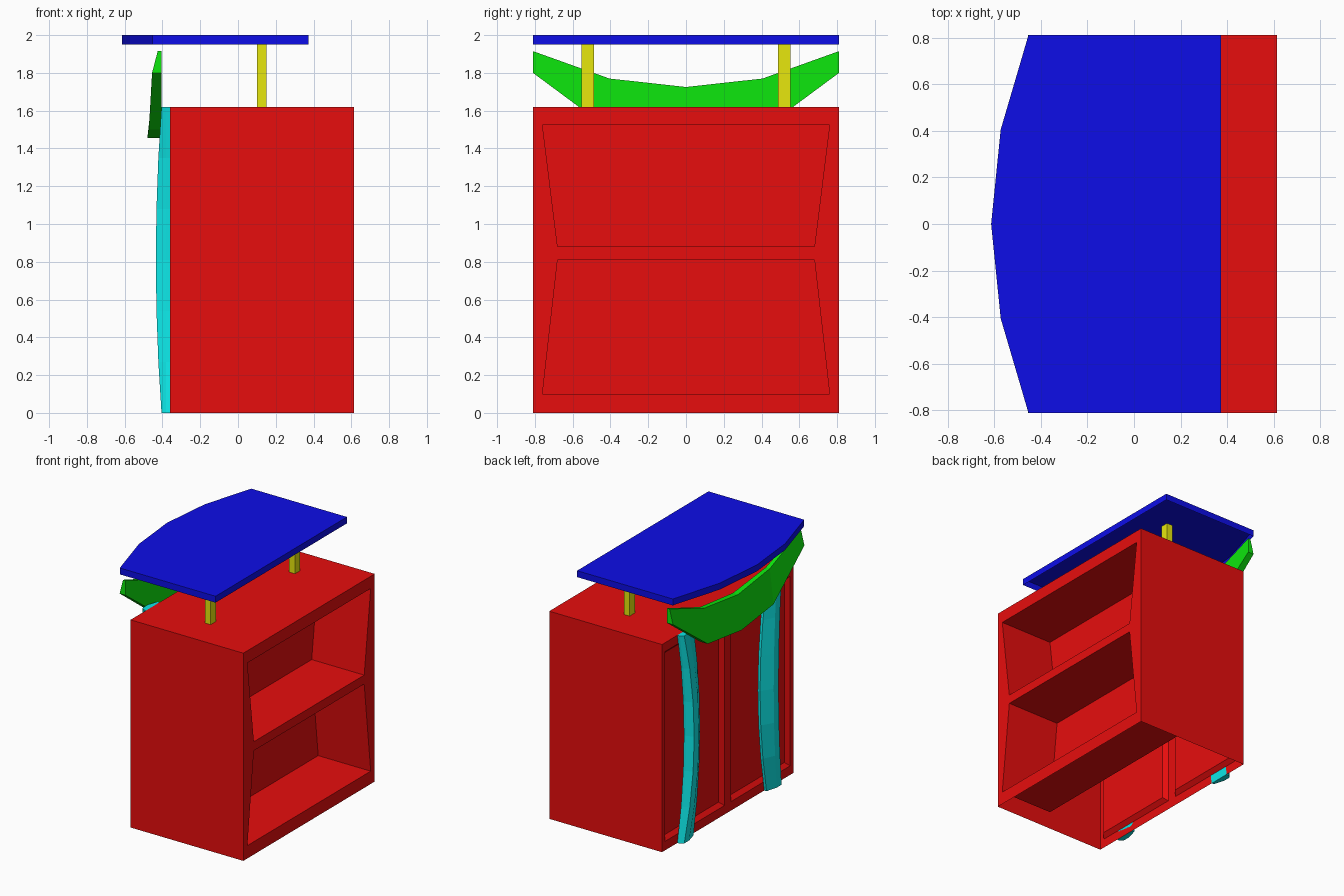
import bpy, bmesh

if "Cube" in bpy.data.objects:
    bpy.data.objects.remove(bpy.data.objects["Cube"])


def material(name, rgb):
    m = bpy.data.materials.new(name)
    m.diffuse_color = (*rgb, 1)
    m.use_nodes = True
    m.node_tree.nodes["Principled BSDF"].inputs["Base Color"].default_value = m.diffuse_color
    return m


LO, HI = 0.004, 0.8
RED = material("red", (HI, LO, LO))
BLUE = material("blue", (LO, LO, HI))
GREEN = material("green", (LO, HI, LO))
CYAN = material("cyan", (LO, HI, HI))
YELLOW = material("yellow", (HI, HI, LO))


def loft(name, rings, mat=None, cap_start=True):
    """Skin a row of equal-length point rings and cap the ends."""
    bm = bmesh.new()
    rows = [[bm.verts.new(p) for p in r] for r in rings]
    n = len(rows[0])
    for a, b in zip(rows, rows[1:]):
        for i in range(n):
            j = (i + 1) % n
            bm.faces.new((a[i], a[j], b[j], b[i]))
    start = bm.faces.new(rows[0])
    bm.faces.new(rows[-1])
    bmesh.ops.recalc_face_normals(bm, faces=bm.faces[:])
    if not cap_start:
        bmesh.ops.delete(bm, geom=[start], context='FACES_ONLY')
    me = bpy.data.meshes.new(name)
    bm.to_mesh(me)
    bm.free()
    ob = bpy.data.objects.new(name, me)
    bpy.context.collection.objects.link(ob)
    if mat:
        me.materials.append(mat)
    return ob


def prism_z(name, pts, z0, z1, mat=None, cap_start=True):
    return loft(name, [[(x, y, z) for x, y in pts] for z in (z0, z1)], mat, cap_start)


def rect(x0, x1, y0, y1):
    return [(x0, y0), (x1, y0), (x1, y1), (x0, y1)]


# Cabinet body, with shelf recesses and bevelled back panels cut out
body = prism_z("cabinet", rect(-0.36, 0.613, -0.81, 0.81), 0, 1.62, RED)
cutters = []
for z0, w0, z1, w1 in ((0.10, 0.76, 0.81, 0.68), (0.88, 0.68, 1.525, 0.76)):
    cutters.append(loft("shelf_cutter", [
        [(x, -w0, z0), (x, w0, z0), (x, w1, z1), (x, -w1, z1)] for x in (0.16, 0.7)]))
for y0, y1 in ((-0.77, -0.04), (0.04, 0.77)):
    cutters.append(loft("panel_cutter", [
        [(x, y0 + d, 0.07 + d), (x, y1 - d, 0.07 + d),
         (x, y1 - d, 1.55 - d), (x, y0 + d, 1.55 - d)]
        for x, d in ((-0.39, -0.03), (-0.33, 0.03))]))
bpy.context.view_layer.objects.active = body
for c in cutters:
    c.hide_render = True
    mod = body.modifiers.new("cut", 'BOOLEAN')
    mod.operation = 'DIFFERENCE'
    mod.solver = 'EXACT'
    mod.object = c
    bpy.ops.object.modifier_apply(modifier=mod.name)
    bpy.data.objects.remove(c)

# The cabinet is open underneath
bm = bmesh.new()
bm.from_mesh(body.data)
under = [f for f in bm.faces if all(v.co.z < 0.001 for v in f.verts)]
bmesh.ops.delete(bm, geom=under, context='FACES_ONLY')
bm.to_mesh(body.data)
bm.free()

# Counter top, open underneath
prism_z("counter_top", [(0.373, -0.81), (0.373, 0.81), (-0.453, 0.81), (-0.572, 0.405),
                        (-0.613, 0), (-0.572, -0.405), (-0.453, -0.81)], 1.95, 2.0, BLUE, False)

for s, side in ((-1, "right"), (1, "left")):
    # Support post
    y = 0.52 * s
    prism_z("support_post_" + side, rect(0.10, 0.15, y - 0.032, y + 0.032), 1.62, 1.95, YELLOW)

    # Rib bowing outward and toward the middle
    section = [(-0.36, 0.62, 0), (-0.38, 0.62, 0), (-0.405, 0.60, 1),
               (-0.405, 0.54, 1), (-0.38, 0.45, 0), (-0.36, 0.45, 0)]
    rings = []
    for i in range(7):
        t = i / 6
        bow = 1 - (2 * t - 1) ** 2
        rings.append([(x - 0.03 * bow * k, s * (y - 0.08 * bow), 1.62 * t)
                      for x, y, k in section])
    loft("curved_rib_" + side, rings, CYAN)

# Swooping front band: y, bottom z, top z, bottom x, top x
half = [(0.81, 1.80, 1.915, -0.455, -0.425), (0.405, 1.50, 1.77, -0.472, -0.44)]
stations = ([(-y, *r) for y, *r in half] + [(0, 1.455, 1.725, -0.48, -0.45)] + half[::-1])
loft("front_band", [[(-0.405, y, zb), (xb, y, zb), (xt, y, zt), (-0.405, y, zt)]
                    for y, zb, zt, xb, xt in stations], GREEN)
